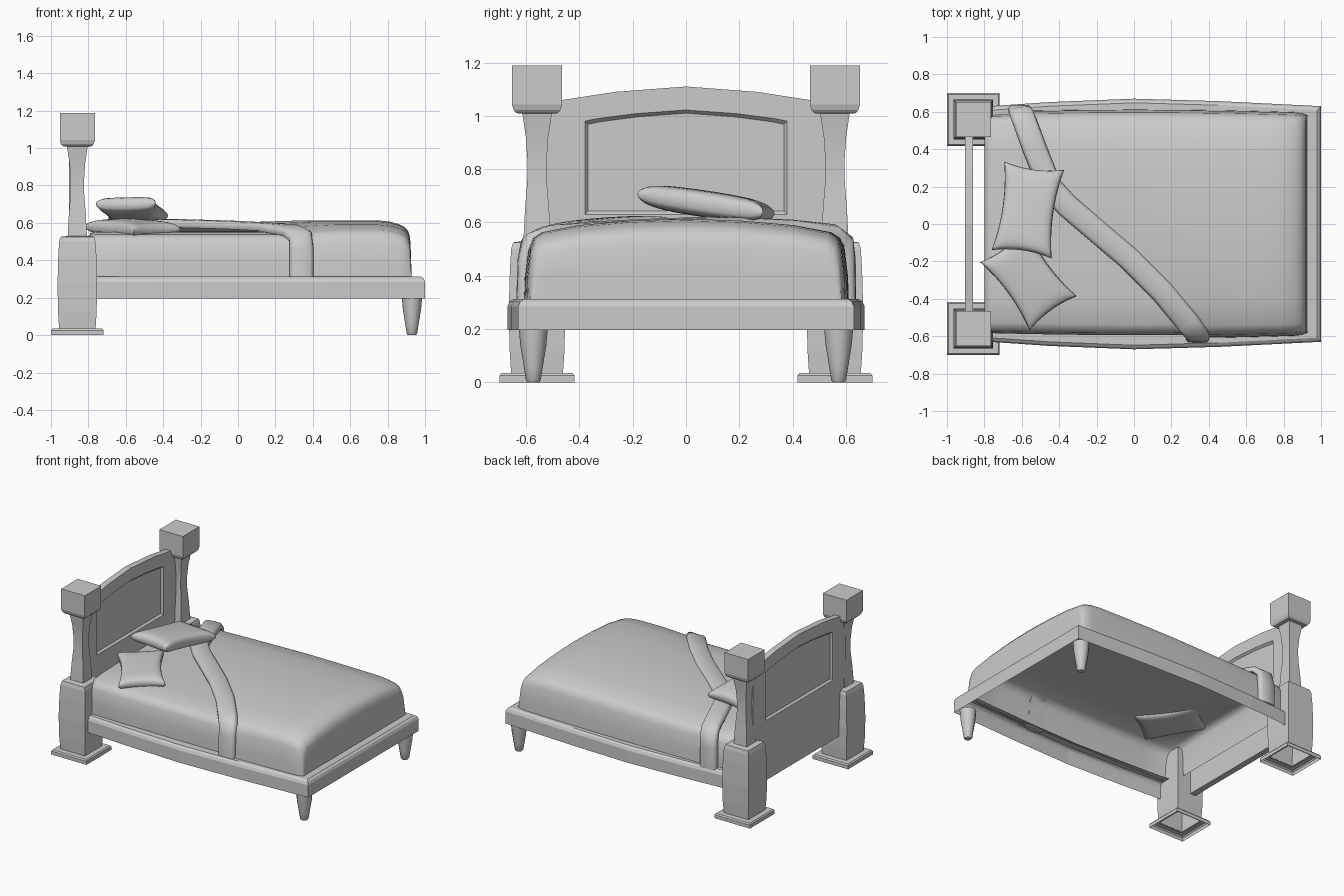
import bpy, math
from mathutils import Vector, Matrix

if "Cube" in bpy.data.objects:
    bpy.data.objects.remove(bpy.data.objects["Cube"])


def make(name, verts, faces, smooth=None, weld=False):
    me = bpy.data.meshes.new(name)
    me.from_pydata([tuple(v) for v in verts], [], faces)
    ob = bpy.data.objects.new(name, me)
    bpy.context.collection.objects.link(ob)
    bpy.ops.object.select_all(action='DESELECT')
    ob.select_set(True)
    bpy.context.view_layer.objects.active = ob
    bpy.ops.object.mode_set(mode='EDIT')
    bpy.ops.mesh.select_all(action='SELECT')
    if weld:
        bpy.ops.mesh.remove_doubles(threshold=0.0005)
    bpy.ops.mesh.normals_make_consistent(inside=False)
    bpy.ops.object.mode_set(mode='OBJECT')
    if smooth:
        bpy.ops.object.shade_smooth_by_angle(angle=math.radians(smooth))
    return ob


def loft(name, loops, start=True, end=True, closed=True, **kw):
    """Skin a list of equal-length loops."""
    n = len(loops[0])
    verts = [v for l in loops for v in l]
    faces = []
    for i in range(len(loops) - 1):
        for j in range(n if closed else n - 1):
            k = (j + 1) % n
            faces.append((i * n + j, i * n + k, (i + 1) * n + k, (i + 1) * n + j))
    if closed and start:
        faces.append(tuple(range(n)))
    if closed and end:
        faces.append(tuple(range(len(verts) - n, len(verts))))
    return make(name, verts, faces, **kw)


def square(cx, cy, h, z):
    return [(cx + a * h, cy + b * h, z) for a, b in ((-1, -1), (1, -1), (1, 1), (-1, 1))]


def interp(x, table):
    for (a, fa), (b, fb) in zip(table, table[1:]):
        if x <= b:
            t = max(0, (x - a) / (b - a))
            return fa + (fb - fa) * t
    return table[-1][1]


# Headboard posts (foot plate, lower block, waisted shaft, cap) and front legs
plate = [(0, .141), (.025, .141), (.034, .134), (.035, .095)]
block = [(.03, .097), (.12, .103), (.27, .106), (.42, .102), (.5, .097), (.525, .09), (.53, .05)]
shaft = [(.52, .052), (.65, .045), (.75, .037), (.83, .036), (.92, .042), (1.02, .057)]
cap = [(1.008, .055), (1.01, .078), (1.022, .088), (1.042, .094), (1.188, .094)]
leg = [(0, .022), (.008, .028), (.06, .036), (.14, .049), (.21, .055)]
for s, side in ((-1, "right"), (1, "left")):
    for part, prof in (("foot_plate", plate), ("post_block", block), ("post_shaft", shaft), ("post_cap", cap)):
        loft(f"{side}_{part}", [square(-.859, s * .559, h, z) for z, h in prof],
             start=False, end=part == "post_cap", smooth=20 if part == "post_shaft" else None)
    loft(f"{side}_front_leg", [[(.93 + r * math.cos(i * math.pi / 6), s * .573 + r * math.sin(i * math.pi / 6), z)
                                for i in range(12)] for z, r in leg], smooth=40)


# Headboard with arched top and a recessed panel on both faces
def arch(w, bottom, rise, x):
    pts = [(-1, rise[0]), (-.87, rise[1]), (-.5, rise[2]), (0, rise[3]),
           (.5, rise[2]), (.87, rise[1]), (1, rise[0])]
    return [(x, w * a, z) for a, z in pts] + [(x, w, bottom), (x, -w, bottom)]


outer, inner = (1.05, 1.06, 1.09, 1.11), (.98, .99, 1.008, 1.022)
deep = tuple(z - .012 for z in inner)
loft("headboard", [arch(.368, .642, deep, -.89), arch(.38, .63, inner, -.904),
                   arch(.53, .2, outer, -.904), arch(.53, .2, outer, -.86),
                   arch(.38, .63, inner, -.86), arch(.368, .642, deep, -.874)])

# U-shaped bed frame: bowed outer wall, chamfer and top ledge, open underneath
half = [(-.8, .628), (-.45, .652), (0, .67), (.45, .657), (1, .63)]
path = [(x, -y) for x, y in half] + list(reversed(half))
section = [(0, .197), (0, .285), (.008, .303), (.022, .313), (.085, .313)]
loft("bed_frame", [[(x - (d if x == 1 else 0), y - math.copysign(d, y), z) for d, z in section]
                   for x, y in path], closed=False)

# Bedding: full mattress, and a blanket that starts at a diagonal fold
fold = [(-.62, .34), (-.56, .31), (-.36, .15), (-.18, -.03), (.1, -.36), (.2, -.44), (.4, -.53), (.62, -.6)]
sheet_half = [(.588, .31), (.588, .4), (.578, .49), (.564, .52), (.53, .538), (.4, .55), (.2, .555)]
blanket_half = [(.605, .31), (.602, .4), (.59, .5), (.574, .54), (.54, .563), (.4, .59), (.2, .607)]


def cover(name, sect, mid, rows):
    sec = [(-y, z) for y, z in sect] + [(0, mid)] + list(reversed(sect))
    loops = []
    for x, t, f, w in rows:       # fixed end x, blend towards fold, height and width factors
        loop = []
        for y, z in sec:
            xx = x + (interp(y, fold) - x) * t
            bow = 1 + .03 * (1 - xx * xx) - .02
            loop.append((xx, y * bow * w, .31 + (z - .31) * f))
        loops.append(loop)
    loft(name, loops, closed=False, smooth=50)


cover("mattress", sheet_half, .557,
      [(-.8, 0, 0, .98), (-.8, 0, .85, .98), (-.79, 0, .95, .985), (-.76, 0, 1, 1)]
      + [(-.76 + .2 * i, 0, 1, 1) for i in range(1, 9)]
      + [(.88, 0, .93, .985), (.9, 0, .8, .98), (.905, 0, 0, .98)])
cover("blanket", blanket_half, .613,
      [(.75, 1 - t / 12, .94 + .06 * min(1, t / 7), 1) for t in range(13)]
      + [(.81, 0, .98, 1), (.86, 0, .935, 1), (.89, 0, .885, .995), (.91, 0, .81, .985),
         (.92, 0, .7, .98), (.925, 0, .4, .98), (.928, 0, 0, .98)])

# Rolled blanket edge: x, y, z, sideways part of the surface normal
roll = [(.34, -.605, .305, -1), (.34, -.6, .46, -1), (.335, -.585, .525, -.75), (.29, -.53, .553, -.3),
        (.15, -.36, .571, 0), (-.03, -.18, .58, 0), (-.36, .1, .59, 0), (-.45, .2, .588, 0),
        (-.53, .4, .578, 0), (-.585, .55, .562, .3), (-.605, .597, .53, .8), (-.61, .605, .46, 1),
        (-.61, .607, .305, 1)]
loops = []
for i, (x, y, z, ny) in enumerate(roll):
    a, b = roll[max(i - 1, 0)], roll[min(i + 1, len(roll) - 1)]
    t = (Vector(b[:3]) - Vector(a[:3])).normalized()
    n = Vector((0, ny, math.sqrt(1 - ny * ny)))
    side = t.cross(n).normalized()
    n = side.cross(t)
    loops.append([Vector((x, y, z)) + side * .064 * math.copysign(abs(math.cos(q)) ** .5, math.cos(q))
                  + n * .032 * max(-.4, math.copysign(abs(math.sin(q)) ** .7, math.sin(q)))
                  for q in (k * math.pi / 6 for k in range(12))])
loft("blanket_roll", loops, smooth=50)


# Pillows with blunt edges and pinched corners
def pillow(name, loc, rot, size, thick, n=16):
    mat = Matrix.Translation(loc) @ rot
    verts, faces = [], []
    for s in (-1, 1):
        base = len(verts)
        for i in range(n + 1):
            for j in range(n + 1):
                u, v = (math.sin((k / n - .5) * math.pi) for k in (i, j))
                h = (max(0, 1 - u ** 8) * max(0, 1 - v ** 8)) ** .32 * (1 - .15 * u * u) * (1 - .15 * v * v)
                verts.append(mat @ Vector((size[0] * u * (1 - .16 * (1 - v * v)),
                                           size[1] * v * (1 - .09 * (1 - u * u)), s * thick * h)))
        for i in range(n):
            for j in range(n):
                a = base + i * (n + 1) + j
                faces.append((a, a + 1, a + n + 2, a + n + 1))
    make(name, verts, faces, smooth=60, weld=True)


pillow("upper_pillow", (-.567, .075, .669),
       Matrix.Rotation(math.radians(-8.5), 4, 'X') @ Matrix.Rotation(math.radians(-8), 4, 'Z'), (.162, .242), .05)
pillow("lower_pillow", (-.565, -.295, .573),
       Matrix.Rotation(math.radians(4), 4, 'X') @ Matrix.Rotation(math.radians(36), 4, 'Z'), (.155, .225), .046)
